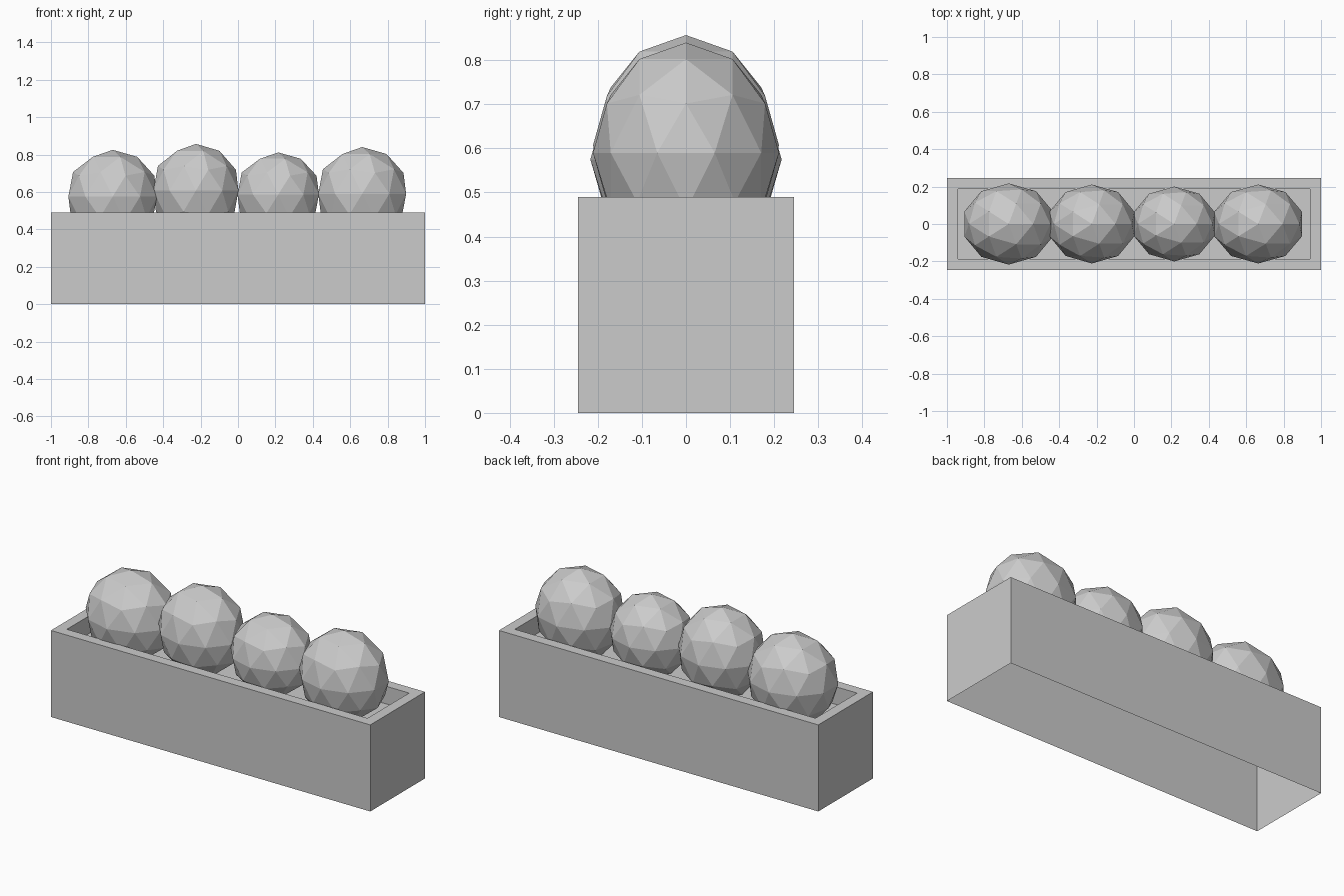
import bpy
import bmesh
from mathutils import Vector

if "Cube" in bpy.data.objects:
    bpy.data.objects.remove(bpy.data.objects["Cube"], do_unlink=True)

gray = bpy.data.materials.new("plain_gray")
gray.use_nodes = True
colour = (0.6, 0.6, 0.6, 1)
gray.diffuse_color = colour
gray.node_tree.nodes["Principled BSDF"].inputs["Base Color"].default_value = colour


def add_object(name, bm):
    mesh = bpy.data.meshes.new(name)
    bm.to_mesh(mesh)
    bm.free()
    mesh.materials.append(gray)
    obj = bpy.data.objects.new(name, mesh)
    bpy.context.collection.objects.link(obj)
    return obj


# Planter box: thin open-bottomed shell with a flat rim and a sunken soil bed
LENGTH, WIDTH, HEIGHT = 2.0, 0.49, 0.49
RIM, DEPTH = 0.083, 0.1

bm = bmesh.new()
bmesh.ops.create_cube(bm, size=1)
bmesh.ops.scale(bm, vec=(LENGTH, WIDTH, HEIGHT), verts=bm.verts)
bmesh.ops.translate(bm, vec=(0, 0, HEIGHT / 2), verts=bm.verts)
bm.normal_update()
bottom = [f for f in bm.faces if f.normal.z < -0.9]
top = [f for f in bm.faces if f.normal.z > 0.9]
bmesh.ops.delete(bm, geom=bottom, context="FACES_ONLY")
bmesh.ops.inset_region(bm, faces=top, thickness=RIM)
bed = bmesh.ops.extrude_face_region(bm, geom=top)
bed_verts = [g for g in bed["geom"] if isinstance(g, bmesh.types.BMVert)]
bmesh.ops.delete(bm, geom=[f for f in top if f.is_valid], context="FACES_ONLY")
bmesh.ops.translate(bm, vec=(0, 0, -DEPTH), verts=bed_verts)
add_object("planter_box", bm)

# Four faceted bushes: centre x, centre z, radii
bushes = [
    (-0.67, 0.575, (0.249, 0.217, 0.250)),
    (-0.225, 0.607, (0.239, 0.211, 0.250)),
    (0.215, 0.586, (0.229, 0.200, 0.225)),
    (0.664, 0.590, (0.247, 0.211, 0.250)),
]
for number, (x, z, radii) in enumerate(bushes, 1):
    bm = bmesh.new()
    bmesh.ops.create_icosphere(bm, subdivisions=2, radius=1)
    bmesh.ops.scale(bm, vec=Vector(radii), verts=bm.verts)
    bush = add_object(f"bush_{number}", bm)
    bush.location = (x, 0, z)
